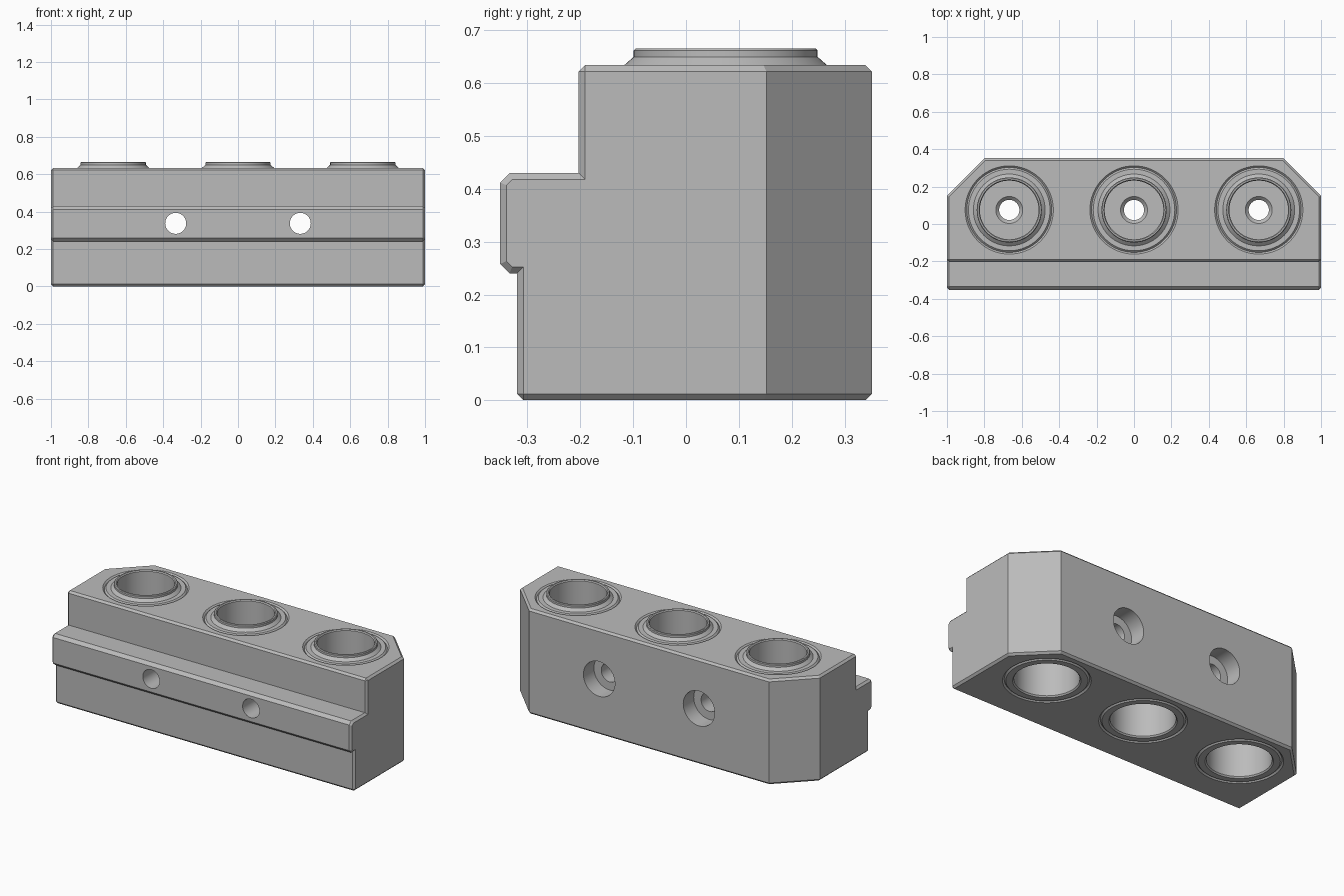
import bpy, bmesh, math
from mathutils import Matrix, Vector

if "Cube" in bpy.data.objects:
    bpy.data.objects.remove(bpy.data.objects["Cube"])

steel = bpy.data.materials.new("grey steel")
steel.use_nodes = True
GREY = (0.5, 0.5, 0.5, 1)
steel.diffuse_color = GREY
steel.node_tree.nodes["Principled BSDF"].inputs["Base Color"].default_value = GREY

HEIGHT = 0.634
BORE_Y = 0.075
CHAMFER = 0.012


def add_object(name, bm):
    bmesh.ops.recalc_face_normals(bm, faces=bm.faces)
    mesh = bpy.data.meshes.new(name)
    bm.to_mesh(mesh)
    bm.free()
    mesh.materials.append(steel)
    ob = bpy.data.objects.new(name, mesh)
    bpy.context.collection.objects.link(ob)
    return ob


def lathe(name, profile, closed, location, tilt=0, steps=64):
    """Revolve (radius, height) points about z; open profiles end on the axis."""
    bm = bmesh.new()
    verts = [bm.verts.new((r, 0, z)) for r, z in profile]
    pairs = list(zip(verts, verts[1:] + verts[:1]))
    edges = [bm.edges.new(p) for p in (pairs if closed else pairs[:-1])]
    bmesh.ops.spin(bm, geom=verts + edges, cent=(0, 0, 0), axis=(0, 0, 1),
                   angle=math.tau, steps=steps, use_duplicate=False)
    bmesh.ops.remove_doubles(bm, verts=bm.verts, dist=1e-5)
    bm.transform(Matrix.Translation(location) @ Matrix.Rotation(tilt, 4, 'X'))
    return add_object(name, bm)


def cut(target, cutter):
    mod = target.modifiers.new("cut", 'BOOLEAN')
    mod.operation = 'DIFFERENCE'
    mod.solver = 'EXACT'
    mod.object = cutter
    bpy.context.view_layer.objects.active = target
    bpy.ops.object.modifier_apply(modifier=mod.name)
    bpy.data.objects.remove(cutter)


# Block: stepped side profile with a front rail, extruded along x
side = [(-0.32, 0), (0.352, 0), (0.352, HEIGHT), (-0.203, HEIGHT), (-0.203, 0.43),
        (-0.334, 0.43), (-0.352, 0.412), (-0.352, 0.258), (-0.334, 0.24), (-0.32, 0.24)]
bm = bmesh.new()
face = bm.faces.new([bm.verts.new((-1, y, z)) for y, z in side])
ext = bmesh.ops.extrude_face_region(bm, geom=[face])
bmesh.ops.translate(bm, vec=(2, 0, 0),
                    verts=[v for v in ext["geom"] if isinstance(v, bmesh.types.BMVert)])
bmesh.ops.recalc_face_normals(bm, faces=bm.faces)

# Large corner cuts at the back
for s in (-1, 1):
    res = bmesh.ops.bisect_plane(bm, geom=bm.verts[:] + bm.edges[:] + bm.faces[:],
                                 plane_co=(s, 0.152, 0), plane_no=(s, 1, 0), clear_outer=True)
    rim = [e for e in res["geom_cut"] if isinstance(e, bmesh.types.BMEdge)]
    bmesh.ops.edgeloop_fill(bm, edges=rim)
bmesh.ops.recalc_face_normals(bm, faces=bm.faces)


# Small chamfers on the top, bottom and end outlines
def chamfered(e):
    a, b = (v.co for v in e.verts)
    level = abs(a.z - b.z) < 1e-4
    if level and (a.z < 1e-4 or a.z > HEIGHT - 1e-4):
        return True
    at_end = abs(a.x) > 0.999 and abs(a.x - b.x) < 1e-4
    return at_end and min(a.y, b.y) < 0.15


bmesh.ops.bevel(bm, geom=[e for e in bm.edges if chamfered(e)], offset=CHAMFER,
                segments=1, affect='EDGES', clamp_overlap=False)
block = add_object("block", bm)

# Sockets for the bushings, flared at both faces
SOCKET, FLARE, GAP = 0.227, 0.236, 0.009
for x in (-0.667, 0, 0.667):
    cutter = lathe("socket_cutter", [
        (0, -0.05), (FLARE, -0.05), (FLARE, 0), (SOCKET, GAP),
        (SOCKET, HEIGHT - GAP), (FLARE, HEIGHT), (FLARE, 0.7), (0, 0.7)],
        False, (x, BORE_Y, 0))
    cut(block, cutter)

# Counterbored mounting holes from back to front
for x in (-0.333, 0.333):
    cutter = lathe("screw_hole_cutter", [
        (0, -0.1), (0.105, -0.1), (0.105, 0.1), (0.056, 0.1), (0.056, 0.9), (0, 0.9)],
        False, (x, 0.352, 0.337), math.pi / 2, 48)
    cut(block, cutter)

# Bushings: raised collar on top, bore on both sides and a narrow passage
bushing = [
    (SOCKET, GAP), (SOCKET, HEIGHT - GAP), (0.218, HEIGHT), (0.192, HEIGHT),
    (0.174, 0.65), (0.174, 0.662), (0.17, 0.666), (0.162, 0.666), (0.157, 0.66),
    (0.157, 0.40), (0.072, 0.40), (0.054, 0.382), (0.054, 0.318), (0.072, 0.30),
    (0.175, 0.30), (0.175, 0.008), (0.182, 0), (0.218, 0)]
parts = [block]
for name, x in (("right", -0.667), ("middle", 0), ("left", 0.667)):
    parts.append(lathe(name + "_bushing", bushing, True, (x, BORE_Y, 0)))

# Smooth round walls, sharp edges
bpy.ops.object.select_all(action='DESELECT')
for ob in parts:
    ob.select_set(True)
bpy.context.view_layer.objects.active = block
bpy.ops.object.shade_smooth_by_angle(angle=math.radians(25))
